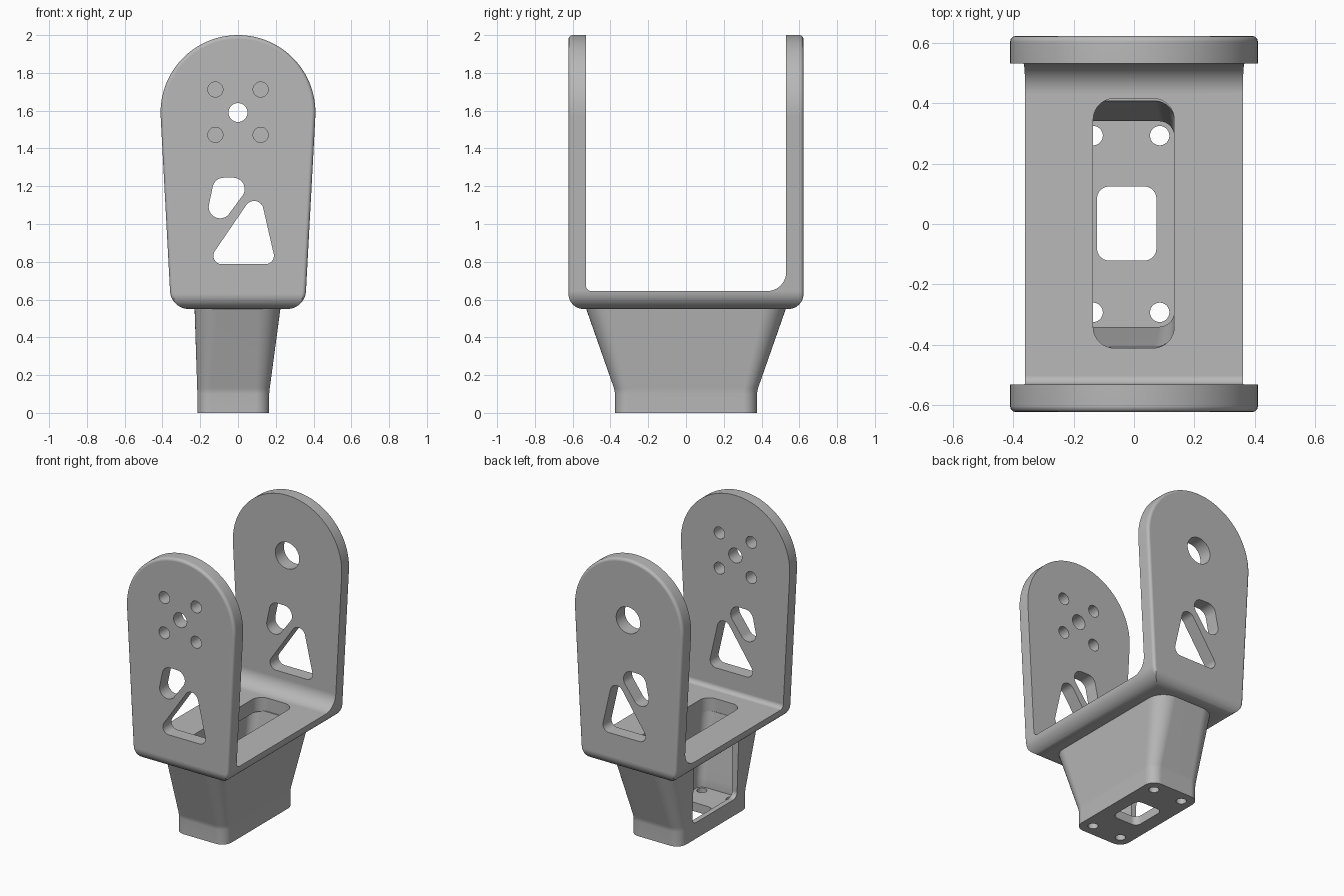
import bpy, bmesh
from math import cos, sin, pi
from mathutils import Vector
from mathutils.geometry import convex_hull_2d

if "Cube" in bpy.data.objects:
    bpy.data.objects.remove(bpy.data.objects["Cube"])

grey = bpy.data.materials.new("satin grey")
grey.use_nodes = True
grey.diffuse_color = (0.48, 0.48, 0.48, 1)
grey.node_tree.nodes["Principled BSDF"].inputs["Base Color"].default_value = (0.48, 0.48, 0.48, 1)


def hull(*circles, steps=64):
    """Outline wrapped tightly around circles given as (u, v, radius)."""
    pts = [Vector((u + r * cos(2 * pi * i / steps), v + r * sin(2 * pi * i / steps)))
           for u, v, r in circles for i in range(steps)]
    return [pts[i] for i in convex_hull_2d(pts)]


def rounded_rect(x0, x1, y0, y1, r, steps=10):
    corners = [(x1 - r, y1 - r), (x0 + r, y1 - r), (x0 + r, y0 + r), (x1 - r, y0 + r)]
    return [(cx + r * cos((k + i / steps) * pi / 2), cy + r * sin((k + i / steps) * pi / 2))
            for k, (cx, cy) in enumerate(corners) for i in range(steps + 1)]


def skin(name, rings):
    """Solid through rings that have the same number of points."""
    bm = bmesh.new()
    loops = [[bm.verts.new(p) for p in ring] for ring in rings]
    for a, b in zip(loops, loops[1:]):
        for i in range(len(a)):
            j = (i + 1) % len(a)
            bm.faces.new((a[i], a[j], b[j], b[i]))
    bm.faces.new(loops[0])
    bm.faces.new(loops[-1])
    bmesh.ops.recalc_face_normals(bm, faces=bm.faces)
    mesh = bpy.data.meshes.new(name)
    bm.to_mesh(mesh)
    bm.free()
    obj = bpy.data.objects.new(name, mesh)
    bpy.context.collection.objects.link(obj)
    mesh.materials.append(grey)
    return obj


def prism(name, outline, axis, lo, hi):
    place = {"x": lambda u, v, t: (t, u, v),
             "y": lambda u, v, t: (u, t, v),
             "z": lambda u, v, t: (u, v, t)}[axis]
    return skin(name, [[place(u, v, t) for u, v in outline] for t in (lo, hi)])


def loft(name, *sections):
    """Each section is (z, x0, x1, y0, y1, corner radius)."""
    return skin(name, [[(x, y, s[0]) for x, y in rounded_rect(*s[1:])] for s in sections])


def bake(obj):
    graph = bpy.context.evaluated_depsgraph_get()
    mesh = bpy.data.meshes.new_from_object(obj.evaluated_get(graph))
    obj.modifiers.clear()
    obj.data = mesh


def combine(obj, cutter, operation="DIFFERENCE"):
    mod = obj.modifiers.new("boolean", "BOOLEAN")
    mod.operation, mod.object, mod.solver = operation, cutter, "EXACT"
    bake(obj)
    bpy.data.objects.remove(cutter)


def finish(obj):
    for p in obj.data.polygons:
        p.use_smooth = True
    obj.data.set_sharp_from_angle(angle=0.6)
    mod = obj.modifiers.new("clean shading", "WEIGHTED_NORMAL")
    mod.keep_sharp = True


# U bracket: arched outline with softened rims, crossed with a U side profile
bracket = prism("u_bracket", hull((0, 1.59, 0.41), (-0.26, 0.65, 0.1), (0.26, 0.65, 0.1), steps=128),
                "y", -0.622, 0.622)
rim = bracket.modifiers.new("rim", "BEVEL")
rim.width, rim.segments, rim.limit_method, rim.angle_limit = 0.02, 3, "ANGLE", 1.0
bake(bracket)
combine(bracket, prism("outer_profile", hull((-0.542, 0.63, 0.08), (0.542, 0.63, 0.08),
                                             (-0.542, 2.2, 0.08), (0.542, 2.2, 0.08)),
                       "x", -1, 1), "INTERSECT")
combine(bracket, prism("inner_profile", hull((-0.5, 0.675, 0.03), (0.43, 0.745, 0.1),
                                             (-0.5, 2.3, 0.03), (0.43, 2.3, 0.1)), "x", -1.1, 1.1))

# Lightening windows through both plates
combine(bracket, prism("small_window", hull((-0.075, 1.185, 0.06), (-0.025, 1.185, 0.06),
                                            (-0.095, 1.09, 0.06)), "y", -1, 1))
combine(bracket, prism("triangle_window", hull((-0.085, 0.832, 0.045), (0.145, 0.832, 0.045),
                                               (0.085, 1.072, 0.05)), "y", -1, 1))

# Screw holes in the front plate, bearing hole in the back plate
combine(bracket, prism("pivot_hole", hull((0, 1.59, 0.05)), "y", -1, 0))
combine(bracket, prism("bearing_hole", hull((0, 1.59, 0.09)), "y", 0, 1))
for x in (-0.12, 0.12):
    for dz in (-0.12, 0.12):
        combine(bracket, prism("screw_hole", hull((x, 1.592 + dz, 0.04), steps=32), "y", -1, 0))

# Opening in the bracket floor
combine(bracket, loft("floor_opening", (0.4, -0.135, 0.133, -0.41, 0.415, 0.07),
                      (0.8, -0.135, 0.133, -0.41, 0.415, 0.07)))
finish(bracket)

# Tapered hollow neck
neck = loft("neck", (0, -0.215, 0.165, -0.375, 0.375, 0.07),
            (0.1, -0.215, 0.165, -0.375, 0.375, 0.07),
            (0.13, -0.216, 0.168, -0.381, 0.381, 0.072),
            (0.555, -0.23, 0.225, -0.53, 0.53, 0.12))
combine(neck, loft("neck_cavity", (0.06, -0.18, 0.133, -0.34, 0.34, 0.05),
                   (0.13, -0.18, 0.133, -0.34, 0.34, 0.05),
                   (0.7, -0.18, 0.133, -0.43, 0.43, 0.07)))

# Cable window in the right-hand wall of the neck
combine(neck, prism("cable_window", hull((-0.2, 0.15, 0.04), (0.2, 0.15, 0.04),
                                         (-0.2, 0.7, 0.04), (0.2, 0.7, 0.04)), "x", -0.4, -0.1))

# Base openings
combine(neck, prism("base_opening", rounded_rect(-0.122, 0.074, -0.121, 0.124, 0.04), "z", -0.1, 0.09))
for x in (-0.135, 0.085):
    for y in (-0.292, 0.292):
        combine(neck, prism("base_screw_hole", hull((x, y, 0.032), steps=32), "z", -0.1, 0.09))
finish(neck)
